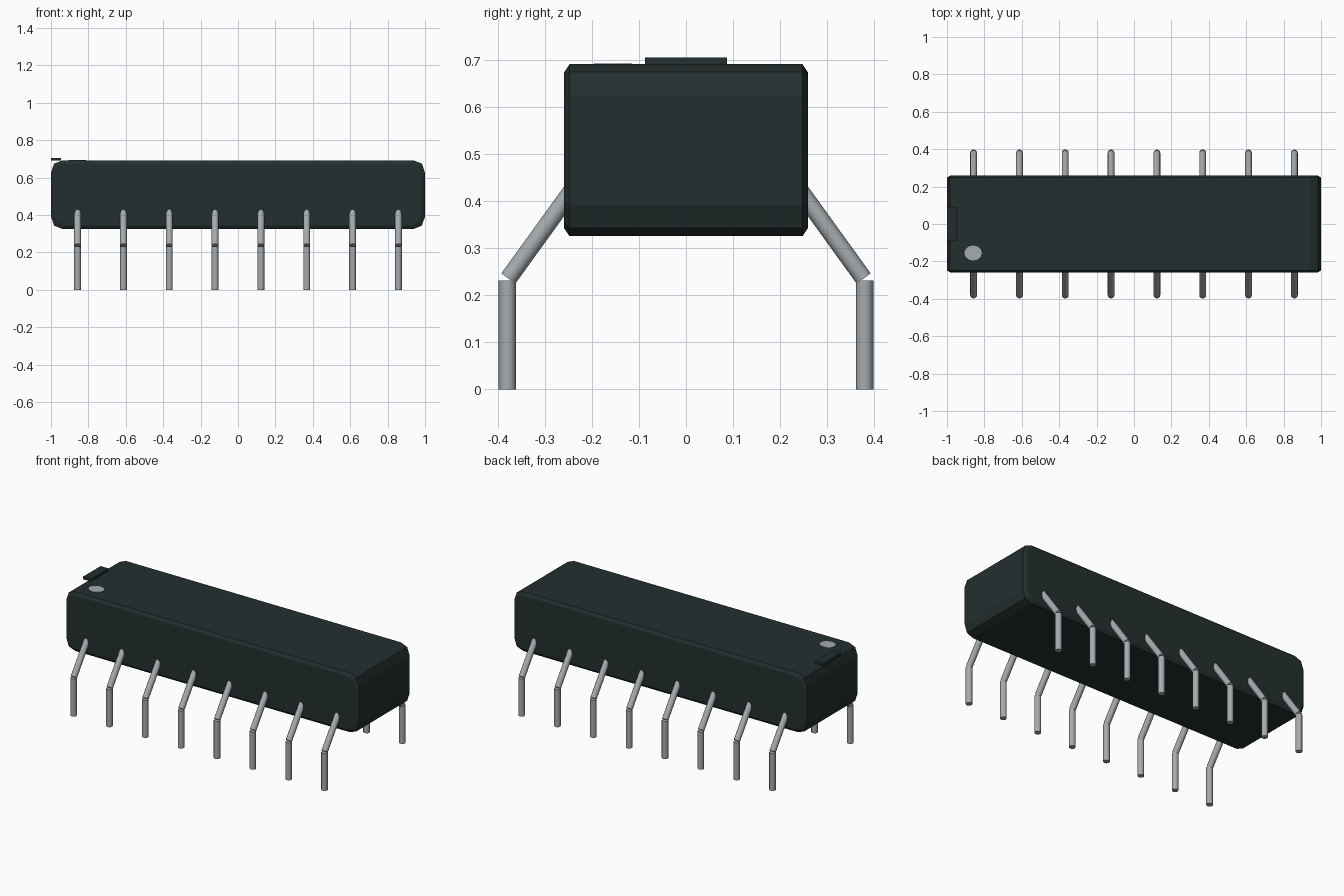
import bpy, bmesh, math
from mathutils import Vector

if "Cube" in bpy.data.objects:
    bpy.data.objects.remove(bpy.data.objects["Cube"], do_unlink=True)


def material(name, rgb):
    m = bpy.data.materials.new(name)
    m.use_nodes = True
    m.diffuse_color = (*rgb, 1)
    m.node_tree.nodes["Principled BSDF"].inputs["Base Color"].default_value = (*rgb, 1)
    return m


dark = material("dark_green_plastic", (0.017, 0.028, 0.028))
metal = material("grey_metal", (0.38, 0.41, 0.43))


def finish(bm, name, mat):
    bmesh.ops.recalc_face_normals(bm, faces=bm.faces)
    me = bpy.data.meshes.new(name)
    bm.to_mesh(me)
    bm.free()
    me.materials.append(mat)
    ob = bpy.data.objects.new(name, me)
    bpy.context.collection.objects.link(ob)
    return ob


def cylinder(name, start, end, radius, sides, mat):
    start, end = Vector(start), Vector(end)
    axis = end - start
    bm = bmesh.new()
    bmesh.ops.create_cone(bm, cap_ends=True, segments=sides, radius1=radius,
                          radius2=radius, depth=axis.length)
    ob = finish(bm, name, mat)
    turn = axis.to_track_quat("Z", "Y").to_matrix().to_4x4()
    ob.data.transform(turn)
    ob.data.transform(turn.Translation((start + end) / 2))
    return ob


# Body: rounded end profile, lofted front to back with chamfered rims
MID, HALF = 0.509, 0.183
corner = [(1.0, 0.117), (0.983, 0.166), (0.94, HALF)]
quarter = corner + [(-x, z) for x, z in reversed(corner)]
profile = quarter + [(-x, -z) for x, z in quarter]
bm = bmesh.new()
rings = []
for y, inset in ((-0.26, 0.018), (-0.248, 0), (0.248, 0), (0.26, 0.018)):
    rings.append([bm.verts.new((x * (1 - inset), y, MID + z * (1 - inset / HALF)))
                  for x, z in profile])
for a, b in zip(rings, rings[1:]):
    for i in range(len(a)):
        j = (i + 1) % len(a)
        bm.faces.new((a[i], a[j], b[j], b[i]))
bm.faces.new(rings[0])
bm.faces.new(rings[-1])
finish(bm, "body", dark)

# Raised tab at the end of the top
bm = bmesh.new()
bmesh.ops.create_cube(bm, size=1)
bmesh.ops.scale(bm, vec=(0.055, 0.174, 0.015), verts=bm.verts)
bmesh.ops.translate(bm, vec=(-0.9725, 0, 0.6985), verts=bm.verts)
finish(bm, "end_tab", dark)

# Pin one marker
dot = cylinder("marker_dot", (0, 0, 0.688), (0, 0, 0.694), 0.047, 12, metal)
dot.scale.y = 0.86
dot.location = (-0.86, -0.155, 0)

# Two rows of bent legs
legs = []
for row, s in (("front", -1), ("back", 1)):
    for i in range(8):
        x = -0.8575 + 0.245 * i
        legs.append(cylinder(f"{row}_leg_lower_{i + 1}", (x, s * 0.38, 0),
                             (x, s * 0.38, 0.232), 0.0185, 12, metal))
        legs.append(cylinder(f"{row}_leg_upper_{i + 1}", (x, s * 0.378, 0.236),
                             (x, s * 0.235, 0.434), 0.0185, 12, metal))

bpy.ops.object.select_all(action="DESELECT")
for ob in legs:
    ob.select_set(True)
bpy.context.view_layer.objects.active = legs[0]
bpy.ops.object.shade_smooth_by_angle(angle=math.radians(40))
